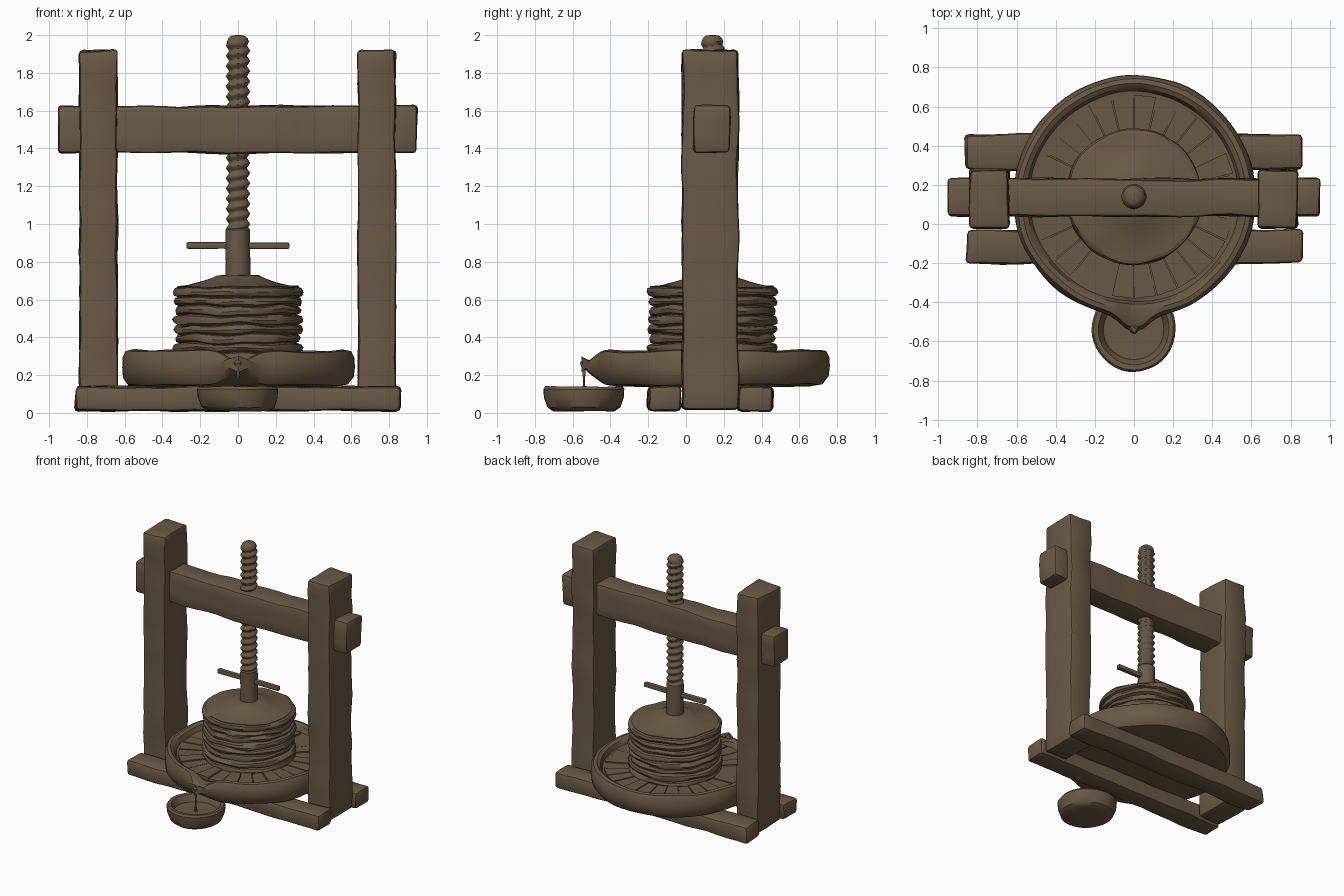
import bpy, bmesh, math
from mathutils import Vector, noise

cube = bpy.data.objects.get("Cube")
if cube:
    bpy.data.objects.remove(cube, do_unlink=True)

# One weathered wood colour
wood = bpy.data.materials.new("weathered_brown")
wood.use_nodes = True
wood.diffuse_color = (0.145, 0.102, 0.062, 1)
bsdf = next(n for n in wood.node_tree.nodes if n.type == 'BSDF_PRINCIPLED')
bsdf.inputs["Base Color"].default_value = wood.diffuse_color
bsdf.inputs["Roughness"].default_value = 0.9

CY = 0.14  # depth of the press axis


def finish(name, bm, wear=0.0, freq=5.0, angle=35):
    """Roughen the mesh, then make it a shaded object."""
    for v in bm.verts:
        v.co += noise.noise_vector(v.co * freq) * wear
    bmesh.ops.recalc_face_normals(bm, faces=bm.faces)
    mesh = bpy.data.meshes.new(name)
    bm.to_mesh(mesh)
    bm.free()
    mesh.materials.append(wood)
    obj = bpy.data.objects.new(name, mesh)
    bpy.context.collection.objects.link(obj)
    bpy.ops.object.select_all(action='DESELECT')
    obj.select_set(True)
    bpy.context.view_layer.objects.active = obj
    bpy.ops.object.shade_smooth_by_angle(angle=math.radians(angle))
    return obj


def timber(name, lo, hi, bevel=0.018, wear=0.012, step=0.09):
    """Hewn beam between two corners, sliced along its length and worn."""
    lo, hi = Vector(lo), Vector(hi)
    size = hi - lo
    bm = bmesh.new()
    bmesh.ops.create_cube(bm, size=1)
    for v in bm.verts:
        v.co = (lo + hi) / 2 + v.co * size
    bmesh.ops.bevel(bm, geom=bm.edges[:], offset=bevel, segments=2,
                    affect='EDGES', profile=0.5)
    for axis in range(3):
        n = max(2, round(size[axis] / step))
        normal = Vector([float(i == axis) for i in range(3)])
        for k in range(1, n):
            bmesh.ops.bisect_plane(bm, geom=bm.verts[:] + bm.edges[:] + bm.faces[:],
                                   plane_co=lo + size * (k / n), plane_no=normal)
    return finish(name, bm, wear)


def lathe(name, profile, seg, cy=CY, shape=None, wear=0.0, freq=5.0, angle=35):
    """Turn a (radius, height) profile; shape may move each point."""
    bm = bmesh.new()
    rings = []
    for r, z in profile:
        ring = []
        for i in range(seg):
            a = math.tau * i / seg
            rr, zz = shape(r, z, a) if shape else (r, z)
            ring.append(bm.verts.new((rr * math.cos(a), cy + rr * math.sin(a), zz)))
        rings.append(ring)
    for low, high in zip(rings, rings[1:]):
        for i in range(seg):
            j = (i + 1) % seg
            bm.faces.new((low[i], low[j], high[j], high[i]))
    bm.faces.new(rings[0][::-1])
    bm.faces.new(rings[-1])
    return finish(name, bm, wear, freq, angle)


# Frame: two uprights, cross beam and two ground rails
for side, x in (("right", -0.74), ("left", 0.735)):
    timber(side + "_post", (x - 0.1, -0.02, 0.02), (x + 0.1, 0.275, 1.92))
timber("cross_beam", (-0.95, 0.04, 1.375), (0.95, 0.23, 1.625))
timber("front_rail", (-0.86, -0.2, 0.01), (0.86, -0.03, 0.14), 0.022)
timber("back_rail", (-0.86, 0.275, 0.01), (0.86, 0.46, 0.14), 0.022)


# Round pressing basin, its rim dipped and drawn out into a front spout
def spout(r, z, a):
    if r < 0.45:
        return r, z
    x = r * math.cos(a)
    w = math.exp(-(x / 0.075) ** 2) if math.sin(a) < 0 else 0
    if z > 0.26:
        z -= 0.055 * w * (r - 0.45) / 0.12
    else:
        z += 0.06 * w * (r > 0.55)
    if r > 0.55:
        r += 0.07 * w
    return r, z


lathe("basin", [(0.1, 0.14), (0.35, 0.14), (0.52, 0.14), (0.585, 0.15), (0.615, 0.19),
                (0.62, 0.24), (0.618, 0.29), (0.6, 0.325), (0.575, 0.33), (0.55, 0.315),
                (0.535, 0.28), (0.45, 0.275), (0.34, 0.275), (0.2, 0.275)],
      96, shape=spout, wear=0.012, freq=4)

# Radial floor boards inside the basin
for i in range(28):
    a = math.tau * (i + 0.5) / 28
    bm = bmesh.new()
    half = math.pi / 28 * 0.94
    corners = [(0.3, -half), (0.52, -half), (0.52, half), (0.3, half)]
    top = 0.287 + 0.004 * math.sin(i * 2.3)
    base = [bm.verts.new((r * math.cos(a + d), CY + r * math.sin(a + d), 0.265))
            for r, d in corners]
    cap = [bm.verts.new((v.co.x, v.co.y, top)) for v in base]
    bm.faces.new(base[::-1])
    bm.faces.new(cap)
    for k in range(4):
        m = (k + 1) % 4
        bm.faces.new((base[k], base[m], cap[m], cap[k]))
    finish("floor_board", bm)

# Stack of pressed mats: uneven layers with a shallow domed lid
LAYERS = 8
stack = []
for k in range(LAYERS):
    z, h = 0.27 + 0.395 * k / LAYERS, 0.395 / LAYERS
    r = 0.334 + 0.008 * math.sin(k * 2.1)
    stack += [(r - 0.02, z), (r, z + h * 0.15), (r + 0.006, z + h * 0.5),
              (r - 0.002, z + h * 0.85), (r - 0.018, z + h * 0.95)]
stack += [(0.325, 0.668), (0.27, 0.676), (0.2, 0.694), (0.14, 0.714),
          (0.11, 0.728), (0.05, 0.73)]


def ragged(r, z, a):
    if r < 0.3:
        return r, z
    p = Vector((math.cos(a) * 2.5, math.sin(a) * 2.5, z * 25))
    return r + 0.01 * noise.noise(p), z + 0.012 * noise.noise(p * 0.8 + Vector((7, 3, 1)))


lathe("mat_stack", stack, 80, shape=ragged, wear=0.004, freq=9, angle=40)

# Screw spindle with a helical thread
PITCH = 0.054


def thread(r, z, a):
    if r < 0.05 or z > 1.95:
        return r, z
    phase = (z / PITCH - a / math.tau) % 1
    return 0.047 + 0.018 * (1 - abs(2 * phase - 1)), z


steps = round((1.95 - 0.96) / PITCH * 8)
screw = [(0.055, 0.96 + 0.99 * k / steps) for k in range(steps + 1)]
screw += [(0.058, 1.965), (0.05, 1.985), (0.035, 1.997), (0.012, 2.0)]
lathe("screw", screw, 24, shape=thread, angle=50)

# Smooth collar under the thread and the bar that turns it
lathe("collar", [(0.066, 0.7), (0.064, 0.8), (0.066, 0.9), (0.065, 0.97),
                 (0.05, 0.985)], 16, wear=0.005, freq=8)
timber("turning_bar", (-0.27, 0.122, 0.867), (0.27, 0.158, 0.902), 0.008, 0.004)

# Catch bowl below the spout, with the pouring juice
lathe("catch_bowl", [(0.08, 0.01), (0.165, 0.01), (0.195, 0.03), (0.212, 0.08),
                     (0.215, 0.125), (0.205, 0.14), (0.18, 0.138), (0.165, 0.115),
                     (0.155, 0.085), (0.06, 0.08)], 40, cy=-0.54, wear=0.008, freq=6)
lathe("juice_stream", [(0.014, 0.075), (0.007, 0.12), (0.006, 0.18), (0.01, 0.23),
                       (0.022, 0.265), (0.012, 0.28)], 10, cy=-0.54)
